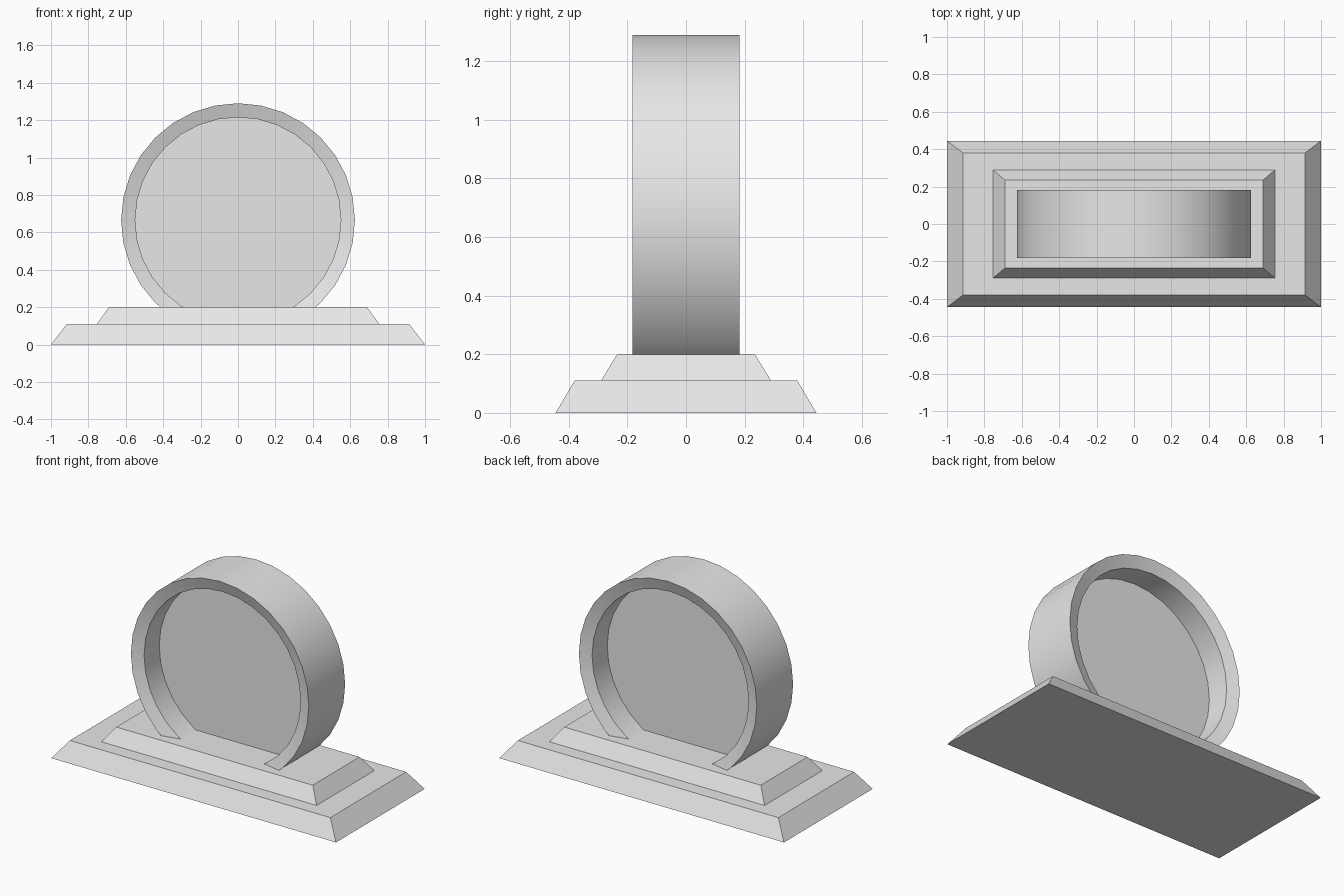
import bpy, bmesh, math
from mathutils import Matrix, Vector

cube = bpy.data.objects.get("Cube")
if cube:
    bpy.data.objects.remove(cube, do_unlink=True)

SIDES = 32
CENTRE = Vector((0, 0, 0.665))
OUTER, INNER = 0.625, 0.55
HALF_DEPTH, RIM_DROP = 0.182, 0.025
TRIM = 0.19

grey = bpy.data.materials.new("light grey")
grey.use_nodes = True
colour = (0.8, 0.8, 0.8, 1)
grey.diffuse_color = colour
grey.node_tree.nodes["Principled BSDF"].inputs["Base Color"].default_value = colour


def finish(bm, name, smooth=False):
    bmesh.ops.recalc_face_normals(bm, faces=bm.faces[:])
    mesh = bpy.data.meshes.new(name)
    bm.to_mesh(mesh)
    bm.free()
    mesh.materials.append(grey)
    obj = bpy.data.objects.new(name, mesh)
    bpy.context.collection.objects.link(obj)
    if smooth:
        bpy.ops.object.select_all(action="DESELECT")
        obj.select_set(True)
        bpy.context.view_layer.objects.active = obj
        bpy.ops.object.shade_smooth_by_angle(angle=math.radians(30))
    return obj


def sloped_slab(name, bottom, top, z0, z1):
    """Rectangular block with sloping sides; bottom and top are half sizes."""
    bm = bmesh.new()
    bmesh.ops.create_cube(bm, size=2)
    for v in bm.verts:
        half, z = (top, z1) if v.co.z > 0 else (bottom, z0)
        v.co = (v.co.x * half[0], v.co.y * half[1], z)
    finish(bm, name)


def trim_below(bm):
    """Cut away the part sunk in the base and cap the cut."""
    geom = bm.verts[:] + bm.edges[:] + bm.faces[:]
    cut = bmesh.ops.bisect_plane(bm, geom=geom, plane_co=(0, 0, TRIM),
                                 plane_no=(0, 0, 1), clear_inner=True)
    edges = [e for e in cut["geom_cut"] if isinstance(e, bmesh.types.BMEdge)]
    bmesh.ops.holes_fill(bm, edges=edges)


# Stepped base
sloped_slab("lower_base", (1.0, 0.445), (0.915, 0.38), 0, 0.11)
sloped_slab("upper_base", (0.755, 0.29), (0.69, 0.235), 0.11, 0.2)

# Round frame: a section with rims sloping slightly inward, spun about y
bm = bmesh.new()
lip = HALF_DEPTH - RIM_DROP
section = [(OUTER, -HALF_DEPTH), (INNER, -lip), (INNER, lip), (OUTER, HALF_DEPTH)]
verts = [bm.verts.new(CENTRE + Vector((r, y, 0))) for r, y in section]
edges = [bm.edges.new((verts[i - 1], verts[i])) for i in range(len(verts))]
bmesh.ops.spin(bm, geom=verts + edges, cent=CENTRE, axis=(0, 1, 0),
               angle=math.tau, steps=SIDES)
bmesh.ops.remove_doubles(bm, verts=bm.verts[:], dist=0.0005)
trim_below(bm)
finish(bm, "round_frame", smooth=True)

# Thin panel across the middle of the frame
bm = bmesh.new()
place = (Matrix.Translation(CENTRE) @ Matrix.Rotation(math.pi / 2, 4, "X")
         @ Matrix.Rotation(math.pi / 2, 4, "Z"))
bmesh.ops.create_cone(bm, cap_ends=True, segments=SIDES, radius1=INNER + 0.01,
                      radius2=INNER + 0.01, depth=0.01, matrix=place)
trim_below(bm)
finish(bm, "centre_panel")
